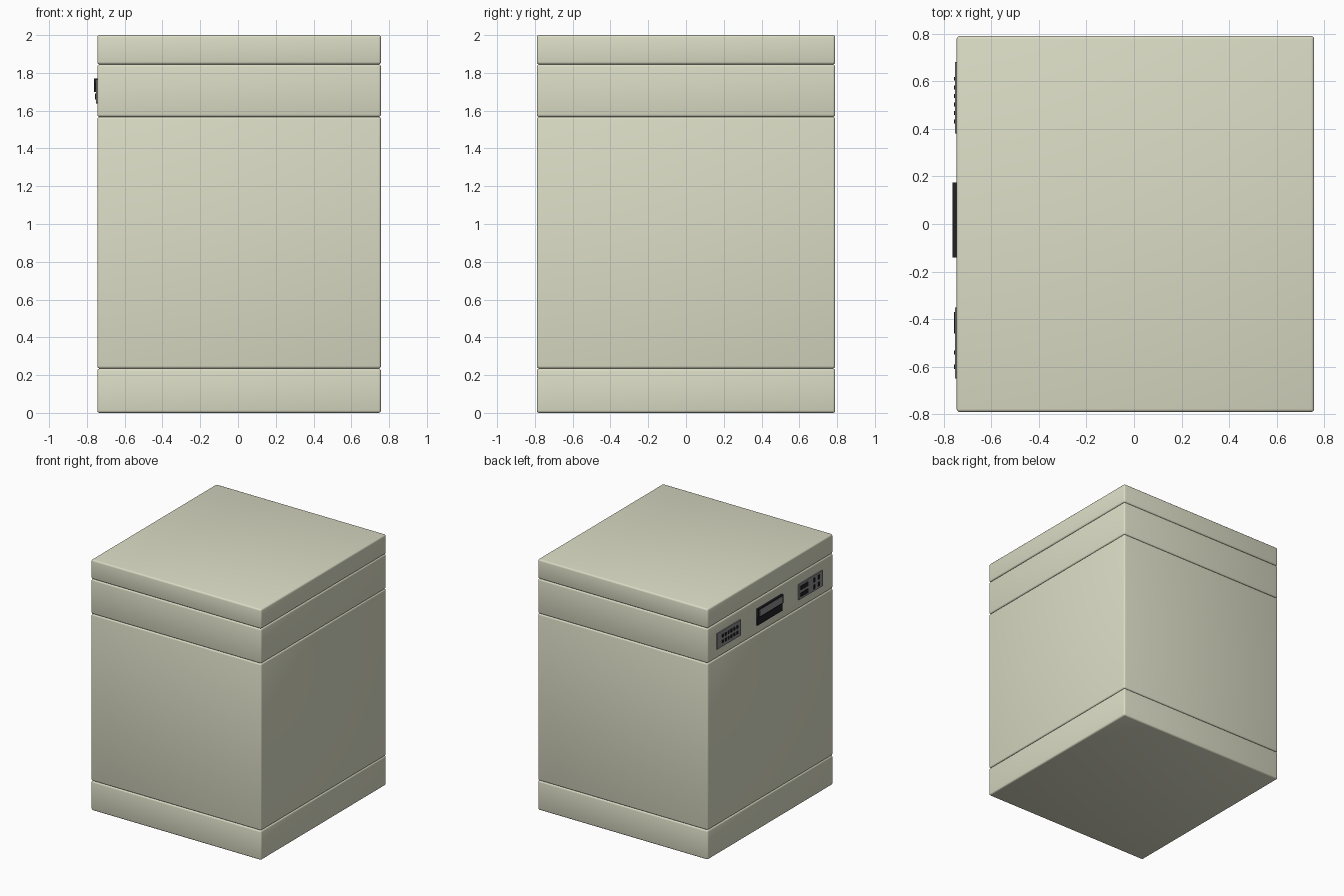
import bpy
import bmesh

if "Cube" in bpy.data.objects:
    bpy.data.objects.remove(bpy.data.objects["Cube"])


def material(name, rgb):
    m = bpy.data.materials.new(name)
    m.diffuse_color = (*rgb, 1)
    m.use_nodes = True
    m.node_tree.nodes["Principled BSDF"].inputs["Base Color"].default_value = m.diffuse_color
    return m


CREAM = material("cream", (0.71, 0.72, 0.56))
GREY = material("grey", (0.25, 0.25, 0.26))
BLACK = material("black", (0.015, 0.015, 0.02))


def boxes(name, spans, mat, bevel=0.0):
    """One object made of boxes, each given as (x0, x1, y0, y1, z0, z1)."""
    bm = bmesh.new()
    for x0, x1, y0, y1, z0, z1 in spans:
        for v in bmesh.ops.create_cube(bm, size=1)["verts"]:
            v.co = ((x0 + x1) / 2 + v.co.x * (x1 - x0),
                    (y0 + y1) / 2 + v.co.y * (y1 - y0),
                    (z0 + z1) / 2 + v.co.z * (z1 - z0))
    mesh = bpy.data.meshes.new(name)
    bm.to_mesh(mesh)
    bm.free()
    obj = bpy.data.objects.new(name, mesh)
    bpy.context.collection.objects.link(obj)
    mesh.materials.append(mat)
    if bevel:
        mod = obj.modifiers.new("rounded_edges", "BEVEL")
        mod.width = bevel
        mod.segments = 3
        mesh.shade_smooth()
    return obj


# Stacked cabinet sections; their rounded edges form the grooves
levels = [0, 0.235, 1.567, 1.845, 2.0]
names = ["base_section", "main_section", "control_section", "lid"]
for name, z0, z1 in zip(names, levels, levels[1:]):
    boxes(name, [(-0.745, 0.757, -0.79, 0.79, z0, z1)], CREAM, 0.013)

# Socket plates on the left side
WALL, PLATE, PIN = -0.74, -0.752, -0.757
boxes("rear_socket_plate", [(PLATE, WALL, 0.38, 0.68, 1.64, 1.765)], GREY)
boxes("front_socket_plate", [(PLATE, WALL, -0.65, -0.35, 1.64, 1.765)], GREY)

# Two rows of small pins on the rear plate
boxes("rear_pins", [(PIN, WALL, y - 0.008, y + 0.008, z - 0.012, z + 0.012)
                    for y in (0.43, 0.466, 0.502, 0.538, 0.574, 0.61)
                    for z in (1.68, 1.725)], BLACK)

# Two wide slots and four small sockets on the front plate
boxes("front_slots", [(PIN, WALL, -0.46, -0.37, z - 0.016, z + 0.016)
                      for z in (1.675, 1.73)], BLACK)
boxes("front_sockets", [(PIN, WALL, y - 0.009, y + 0.009, z - 0.017, z + 0.017)
                        for y in (-0.54, -0.60) for z in (1.675, 1.73)], BLACK)

# Latch: dark backing, protruding handle and its grey face
boxes("latch_plate", [(-0.753, WALL, -0.14, 0.175, 1.637, 1.77)], BLACK)
boxes("latch_handle", [(-0.762, WALL, -0.14, 0.175, 1.70, 1.77)], BLACK)
boxes("latch_face", [(-0.763, -0.75, -0.125, 0.16, 1.708, 1.76)], GREY)
